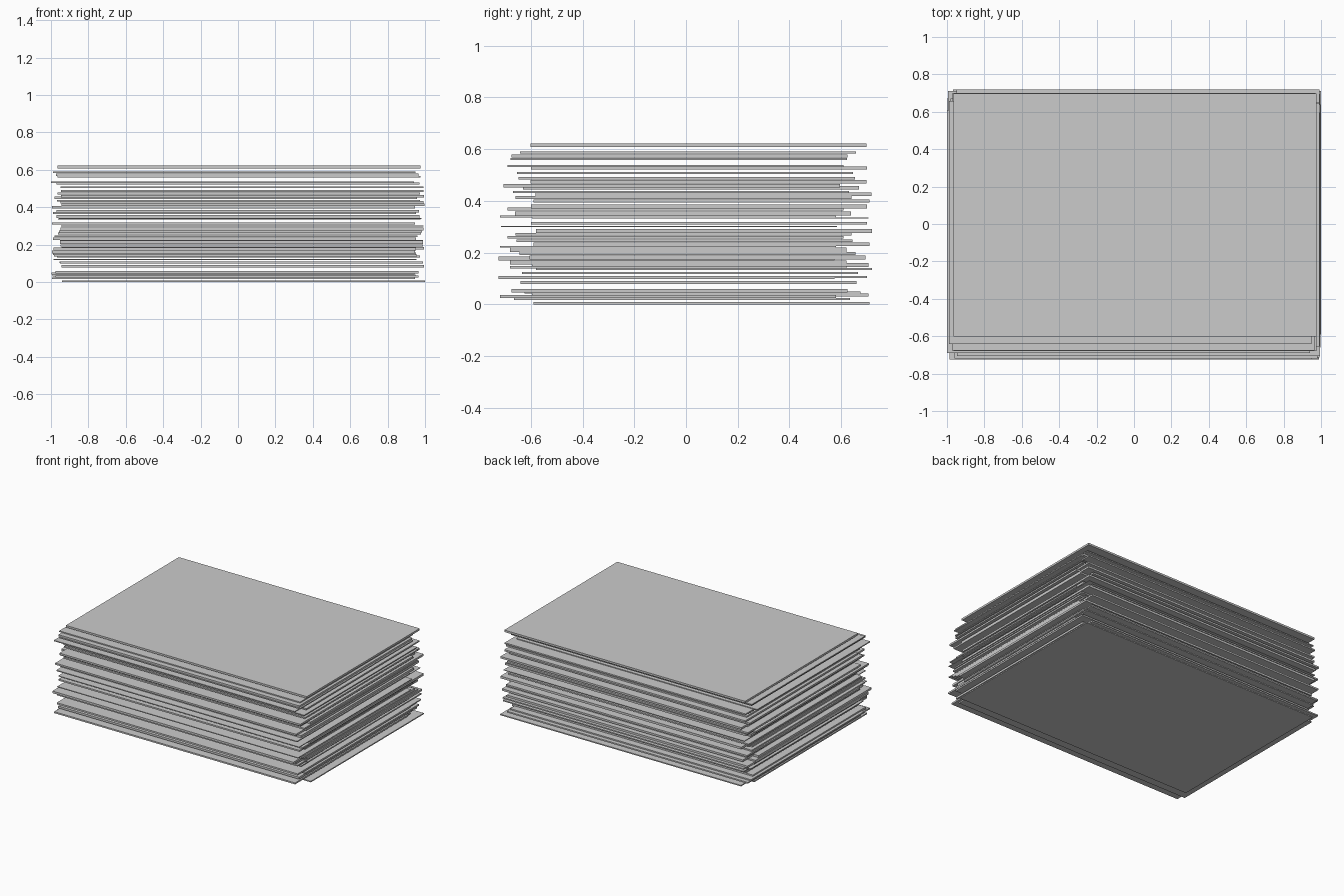
import bpy, bmesh, random
from mathutils import Matrix, Vector

random.seed(4)
W, D = 1.94, 1.30          # sheet size
X_JITTER = 0.03

# sheets bottom to top: underside z, thickness, sideways slip in y
SHEETS = [
    (0.000, 0.008, 0.060), (0.016, 0.009, -0.015), (0.025, 0.011, -0.070),
    (0.031, 0.010, 0.055), (0.041, 0.009, 0.025), (0.045, 0.015, -0.025),
    (0.079, 0.011, 0.010), (0.098, 0.012, -0.075), (0.102, 0.008, 0.050),
    (0.118, 0.006, 0.015), (0.132, 0.009, 0.070), (0.138, 0.010, -0.030),
    (0.145, 0.014, 0.055), (0.154, 0.016, -0.030), (0.170, 0.015, -0.075),
    (0.174, 0.014, 0.045), (0.190, 0.012, 0.005), (0.203, 0.016, -0.030),
    (0.220, 0.006, -0.070), (0.226, 0.012, 0.060), (0.240, 0.010, -0.005),
    (0.254, 0.011, -0.040), (0.266, 0.010, -0.010), (0.275, 0.016, 0.070),
    (0.298, 0.005, -0.065), (0.309, 0.010, 0.050), (0.331, 0.004, 0.055),
    (0.336, 0.007, -0.070), (0.343, 0.016, -0.012), (0.363, 0.012, -0.040),
    (0.371, 0.014, 0.050), (0.394, 0.012, 0.060), (0.408, 0.011, -0.010),
    (0.419, 0.014, 0.068), (0.430, 0.009, -0.020), (0.444, 0.013, 0.020),
    (0.452, 0.013, -0.055), (0.468, 0.012, 0.048), (0.482, 0.010, 0.003),
    (0.504, 0.007, -0.004), (0.522, 0.010, 0.050), (0.531, 0.007, -0.040),
    (0.558, 0.008, -0.028), (0.567, 0.013, -0.025), (0.583, 0.008, 0.008),
    (0.608, 0.014, 0.048),
]
FIXED_X = {0: 0.03, 41: -0.03, len(SHEETS) - 1: 0.005}


def sheet(index, z, thick, dy):
    dx = FIXED_X.get(index, random.uniform(-X_JITTER, X_JITTER))
    bm = bmesh.new()
    bmesh.ops.create_cube(bm, size=1, matrix=Matrix.Diagonal((W, D, thick, 1)))
    mesh = bpy.data.meshes.new("paper_sheet")
    bm.to_mesh(mesh)
    bm.free()
    ob = bpy.data.objects.new(f"paper_sheet_{index + 1:02d}", mesh)
    ob.location = Vector((dx, dy, z + thick / 2))
    bpy.context.collection.objects.link(ob)


# loose stack of paper
for i, (z, thick, dy) in enumerate(SHEETS):
    sheet(i, z, thick, dy)
